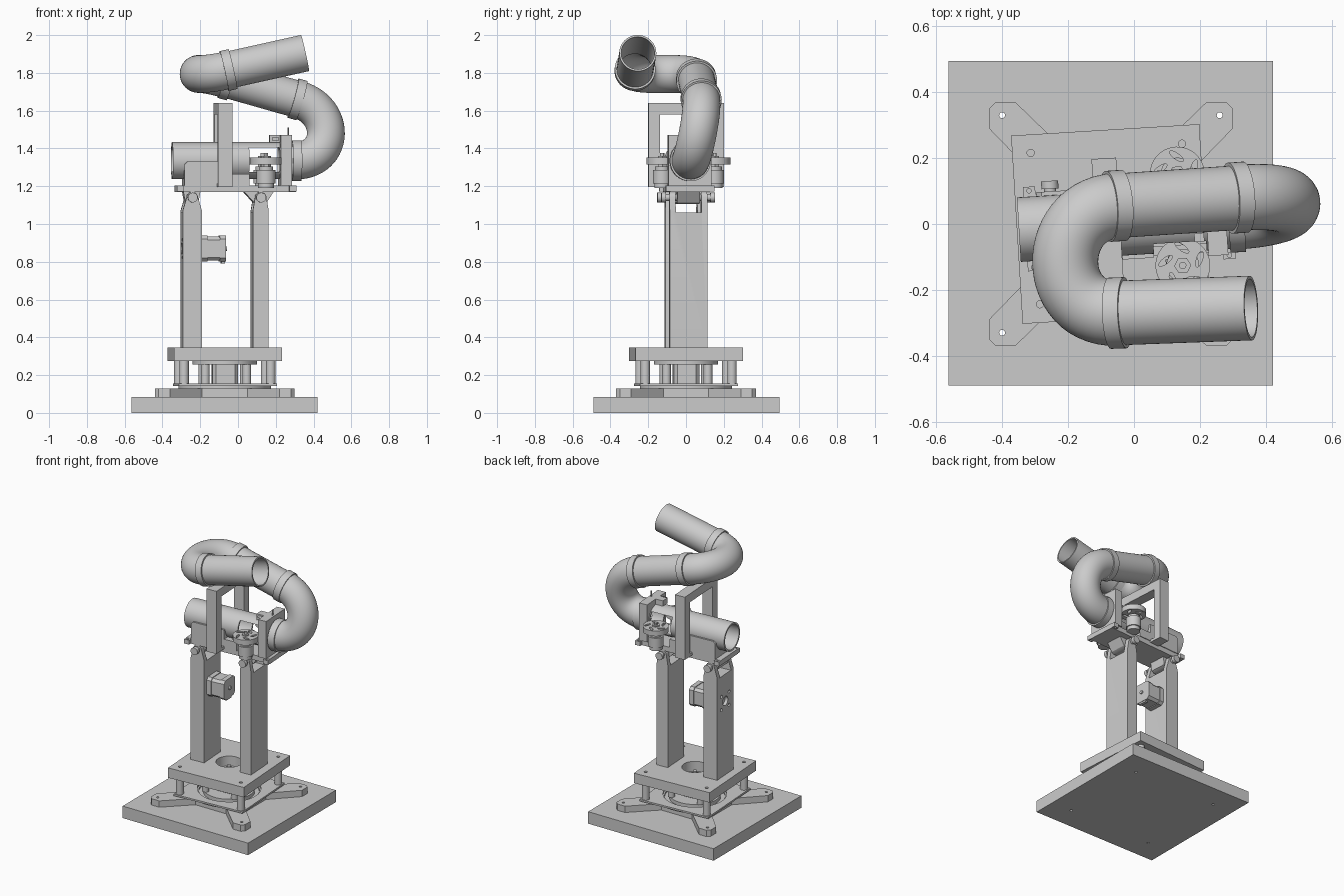
import bpy, bmesh, math
from mathutils import Matrix, Vector

if "Cube" in bpy.data.objects:
    bpy.data.objects.remove(bpy.data.objects["Cube"])

BASE = Matrix.Translation((-0.07, 0, 0))                        # fixed base frame
TURN = BASE @ Matrix.Rotation(math.radians(3.5), 4, 'Z')        # rotated upper frame
WORLD = Matrix.Identity(4)
grey = bpy.data.materials.new("light_grey")
grey.diffuse_color = (0.6, 0.6, 0.6, 1)
grey.use_nodes = True
grey.node_tree.nodes["Principled BSDF"].inputs["Base Color"].default_value = grey.diffuse_color


def add(name, bm, m):
    bmesh.ops.recalc_face_normals(bm, faces=bm.faces)
    me = bpy.data.meshes.new(name)
    bm.to_mesh(me)
    bm.free()
    me.materials.append(grey)
    ob = bpy.data.objects.new(name, me)
    bpy.context.collection.objects.link(ob)
    ob.matrix_world = m
    return ob


def prism(name, pts, a, b, axis='z', m=TURN):
    place = {'x': lambda p, q, t: (t, p, q), 'y': lambda p, q, t: (p, t, q),
             'z': lambda p, q, t: (p, q, t)}[axis]
    bm = bmesh.new()
    lo = [bm.verts.new(place(p, q, a)) for p, q in pts]
    hi = [bm.verts.new(place(p, q, b)) for p, q in pts]
    bm.faces.new(lo)
    bm.faces.new(hi)
    n = len(pts)
    for i in range(n):
        j = (i + 1) % n
        bm.faces.new((lo[i], lo[j], hi[j], hi[i]))
    return add(name, bm, m)


def box(name, x0, x1, y0, y1, z0, z1, m=TURN):
    return prism(name, [(x0, y0), (x1, y0), (x1, y1), (x0, y1)], z0, z1, 'z', m)


def circle(p, q, r, n=32):
    return [(p + r * math.cos(math.tau * i / n), q + r * math.sin(math.tau * i / n)) for i in range(n)]


def cyl(name, p, q, r, a, b, axis='z', m=TURN, n=32):
    return prism(name, circle(p, q, r, n), a, b, axis, m)


def cut(ob, cutter):
    bpy.context.view_layer.update()
    mod = ob.modifiers.new("cut", 'BOOLEAN')
    mod.operation, mod.object, mod.solver = 'DIFFERENCE', cutter, 'EXACT'
    bpy.context.view_layer.objects.active = ob
    bpy.ops.object.modifier_apply(modifier=mod.name)
    bpy.data.objects.remove(cutter)


def pipe(name, path, r, wall=0.01, m=WORLD, n=48):
    path = [Vector(p) for p in path]
    bm, outer, inner = bmesh.new(), [], []
    u = Vector((0, 1, 0.3))
    for i, p in enumerate(path):
        t = (path[min(i + 1, len(path) - 1)] - path[max(i - 1, 0)]).normalized()
        u = (u - t * u.dot(t)).normalized()
        v = t.cross(u)
        for rings, rad in ((outer, r), (inner, r - wall)):
            rings.append([bm.verts.new(p + u * c + v * s) for c, s in circle(0, 0, rad, n)])
    rings = outer + inner[::-1]
    for k, ra in enumerate(rings):
        rb = rings[(k + 1) % len(rings)]
        for i in range(n):
            j = (i + 1) % n
            bm.faces.new((ra[i], ra[j], rb[j], rb[i]))
    return add(name, bm, m)


def bend(a, ta, b, tb, h=0.215, n=28):
    a, b = Vector(a), Vector(b)
    c, d = a + Vector(ta).normalized() * h, b - Vector(tb).normalized() * h
    out = []
    for i in range(n + 1):
        t = i / n
        out.append(a * (1 - t)**3 + c * 3 * t * (1 - t)**2 + d * 3 * t * t * (1 - t) + b * t**3)
    return out


CORNERS = [(sx, sy) for sx in (-1, 1) for sy in (-1, 1)]

# Base slab and four-armed foot
slab = box("base_slab", -0.493, 0.492, -0.49, 0.495, 0, 0.085, BASE)
foot_pts = []
for k in range(4):
    c, s = math.cos(k * math.pi / 2), math.sin(k * math.pi / 2)
    arm = [(0.205, 0.12), (0.295, 0.205), (0.37, 0.29), (0.37, 0.35), (0.35, 0.37), (0.29, 0.37), (0.12, 0.205)]
    arm = [(0.205, 0.12)] + arm[2:]
    foot_pts += [(x * c - y * s, x * s + y * c) for x, y in arm]
foot = prism("foot_cross", foot_pts, 0.085, 0.13, 'z', BASE)
for sx, sy in CORNERS:
    for ob in (slab, foot):
        cut(ob, cyl("hole", sx * 0.33, sy * 0.33, 0.009, -0.1, 0.2, 'z', BASE, 16))

# Turntable
pipe("bearing_ring", [(0, 0, 0.13), (0, 0, 0.143)], 0.245, 0.05, TURN)
frame = box("turntable_frame", -0.26, 0.26, -0.26, 0.26, 0.143, 0.155)
cut(frame, cyl("hole", 0, 0, 0.205, 0.1, 0.2, n=48))
cyl("turntable_hub", 0, 0, 0.165, 0.13, 0.155, n=48)
mp = 0.068
MOTOR = [(-mp, -0.05), (-0.05, -mp), (0.05, -mp), (mp, -0.05), (mp, 0.05), (0.05, mp), (-0.05, mp), (-mp, 0.05)]
prism("turntable_motor", MOTOR, 0.155, 0.255)
cyl("motor_disc", 0, 0, 0.17, 0.255, 0.275, n=48)
deck = box("deck_plate", -0.286, 0.286, -0.286, 0.286, 0.275, 0.345)
cut(deck, cyl("hole", 0, 0, 0.085, 0.2, 0.4))
cyl("deck_hub", 0, 0, 0.045, 0.275, 0.29)
cyl("deck_shaft", 0, 0, 0.014, 0.29, 0.32, n=16)
for sx, sy in CORNERS:
    cyl("deck_post", sx * 0.23, sy * 0.23, 0.025, 0.155, 0.275, n=24)
    cyl("motor_post", sx * 0.11, sy * 0.11, 0.023, 0.155, 0.255, n=24)
    cut(deck, cyl("hole", sx * 0.23, sy * 0.23, 0.011, 0.2, 0.4, n=16))
    cyl("hub_screw", sx * 0.022, sy * 0.022, 0.007, 0.29, 0.296, n=12)

# Forked columns with hinge rods and lugs
for side, cx, hw in (("left", -0.178, 0.051), ("right", 0.185, 0.042)):
    top = [(cx + 0.03 * math.cos(a), 1.14 + 0.03 * math.sin(a)) for a in [math.pi * i / 10 for i in range(11)]]
    col = prism(side + "_column", [(cx - hw, 0.345), (cx + hw, 0.345), (cx + hw, 1.07)] + top + [(cx - hw, 1.07)],
                -0.1, 0.1, 'y')
    cut(col, box("slot", cx - 0.1, cx + 0.1, -0.068, 0.068, 1.06, 1.3))
    cyl(side + "_hinge_rod", cx, 1.14, 0.018, -0.125, 0.125, 'y')
    for s in (-1, 1):
        cyl(side + "_hinge_nut", cx, 1.14, 0.026, s * 0.118, s * 0.142, 'y', n=24)
    w = 0.085 if side == "right" else 0.045
    lug = [(cx - w, 1.17), (cx - 0.035, 1.115), (cx - 0.015, 1.105), (cx + 0.015, 1.105), (cx + 0.035, 1.115),
           (cx + min(w, 0.07), 1.17)]
    prism(side + "_hinge_lug", lug, -0.06, 0.06, 'y')
    if side == "left":
        for y, z, r in [(0, 0.87, 0.032)] + [(sx * 0.047, 0.87 + sy * 0.047, 0.011) for sx, sy in CORNERS]:
            cut(col, cyl("hole", y, z, r, cx - 0.1, cx - 0.03, 'x', n=20))

# Tilt motor on the left column
prism("tilt_motor_front", [(p, q + 0.87) for p, q in MOTOR], -0.127, -0.095, 'x')
prism("tilt_motor_body", [(p * 0.93, q * 0.93 + 0.87) for p, q in MOTOR], -0.095, -0.03, 'x')
prism("tilt_motor_back", [(p, q + 0.87) for p, q in MOTOR], -0.03, 0.003, 'x')
cyl("tilt_motor_shaft", 0, 0.87, 0.012, 0.003, 0.012, 'x', n=16)
box("tilt_motor_plug", -0.02, 0.0, -0.03, 0.03, 0.79, 0.81)

# Tilting bed and cradle
box("bed_plate", -0.26, 0.372, -0.105, 0.105, 1.17, 1.205)
for x in (-0.26, 0.335):
    ear = box("bed_ear", x, x + 0.037, -0.128, 0.128, 1.172, 1.203)
    for s in (-1, 1):
        cut(ear, cyl("hole", x + 0.018, s * 0.116, 0.007, 1.1, 1.3, n=12))
cradle = prism("tube_cradle", [(-0.22, 1.205), (0.125, 1.205), (0.125, 1.265), (0.03, 1.265), (0.03, 1.33),
                               (-0.205, 1.33), (-0.22, 1.315)], -0.11, 0.11, 'y')
clamp = box("end_clamp", 0.29, 0.35, -0.115, 0.115, 1.205, 1.47)
for ob in (cradle, clamp):
    cut(ob, cyl("bore", 0, 1.335, 0.096, -1, 1, 'x', n=48))
box("sensor_block", 0.235, 0.295, -0.045, 0.01, 1.432, 1.47)
box("sensor_tab", 0.25, 0.28, -0.07, -0.045, 1.44, 1.46)
cyl("sensor_pin", 0.335, -0.01, 0.004, 1.47, 1.51, n=8)

# Support arch over the tube
arch = prism("support_arch", [(-0.2, 1.195), (0.2, 1.195), (0.2, 1.64), (-0.2, 1.64)], -0.047, 0.028, 'x')
cut(arch, box("opening", -0.2, 0.2, -0.14, 0.14, 1.215, 1.58))

# Launch tube with wheel windows
tube = pipe("launch_tube", [(-0.28, 0, 1.335), (0.37, 0, 1.335)], 0.098, 0.012, TURN)
cut(tube, box("window", 0.125, 0.285, -0.2, 0.2, 1.275, 1.405))

# Spinning wheels and their motors
for side, s in (("front", -1), ("back", 1)):
    cx, cy = 0.21, s * 0.139
    wheel = cyl(side + "_wheel", cx, cy, 0.083, 1.315, 1.352, n=48)
    for k in range(5):
        a = math.tau * k / 5 + 0.3
        rot = Matrix.Rotation(a, 2)
        slot = []
        for p, q in circle(0, 0, 1, 20):
            v = rot @ (Matrix.Rotation(0.9, 2) @ Vector((p * 0.025, q * 0.009)) + Vector((0.054, 0)))
            slot.append((cx + v.x, cy + v.y))
        cut(wheel, prism("slot", slot, 1.2, 1.5))
    cyl(side + "_wheel_hub", cx, cy, 0.026, 1.30, 1.36, n=6)
    cyl(side + "_wheel_nut", cx, cy, 0.011, 1.36, 1.375, n=12)
    cyl(side + "_wheel_motor", cx, cy, 0.05, 1.215, 1.285)
    cyl(side + "_motor_cap", cx, cy, 0.038, 1.285, 1.305)
    cyl(side + "_motor_base", cx, cy, 0.042, 1.19, 1.215)
    box(side + "_motor_arm", cx - 0.03, cx + 0.03, min(cy, s * 0.09), max(cy, s * 0.09), 1.19, 1.205)

# Winding feed pipe with collars
A, B = Vector((0.30, 0.022, 1.335)), Vector((0.315, 0.08, 1.66))
C, D, E = Vector((-0.055, 0.055, 1.765)), Vector((-0.05, -0.27, 1.815)), Vector((0.355, -0.255, 1.905))
t0, t1, t2 = Vector((1, 0.061, 0)), (C - B).normalized(), (E - D).normalized()
pipe("lower_bend", bend(A, t0, B, t1), 0.1)
pipe("middle_pipe", [B, C], 0.098)
pipe("upper_bend", bend(C, t1, D, t2), 0.1)
pipe("inlet_pipe", [D, E], 0.098)
for name, p, t in (("lower", A + Vector((0.01, 0, 0)), t0), ("middle", B, t1), ("upper", C, t1), ("inlet", D, t2)):
    pipe(name + "_collar", [p - t * 0.024, p + t * 0.024], 0.108, 0.012)

# Smooth the round parts, keep edges sharp
bpy.ops.object.select_all(action='SELECT')
bpy.context.view_layer.objects.active = tube
bpy.ops.object.shade_smooth_by_angle(angle=math.radians(30))
